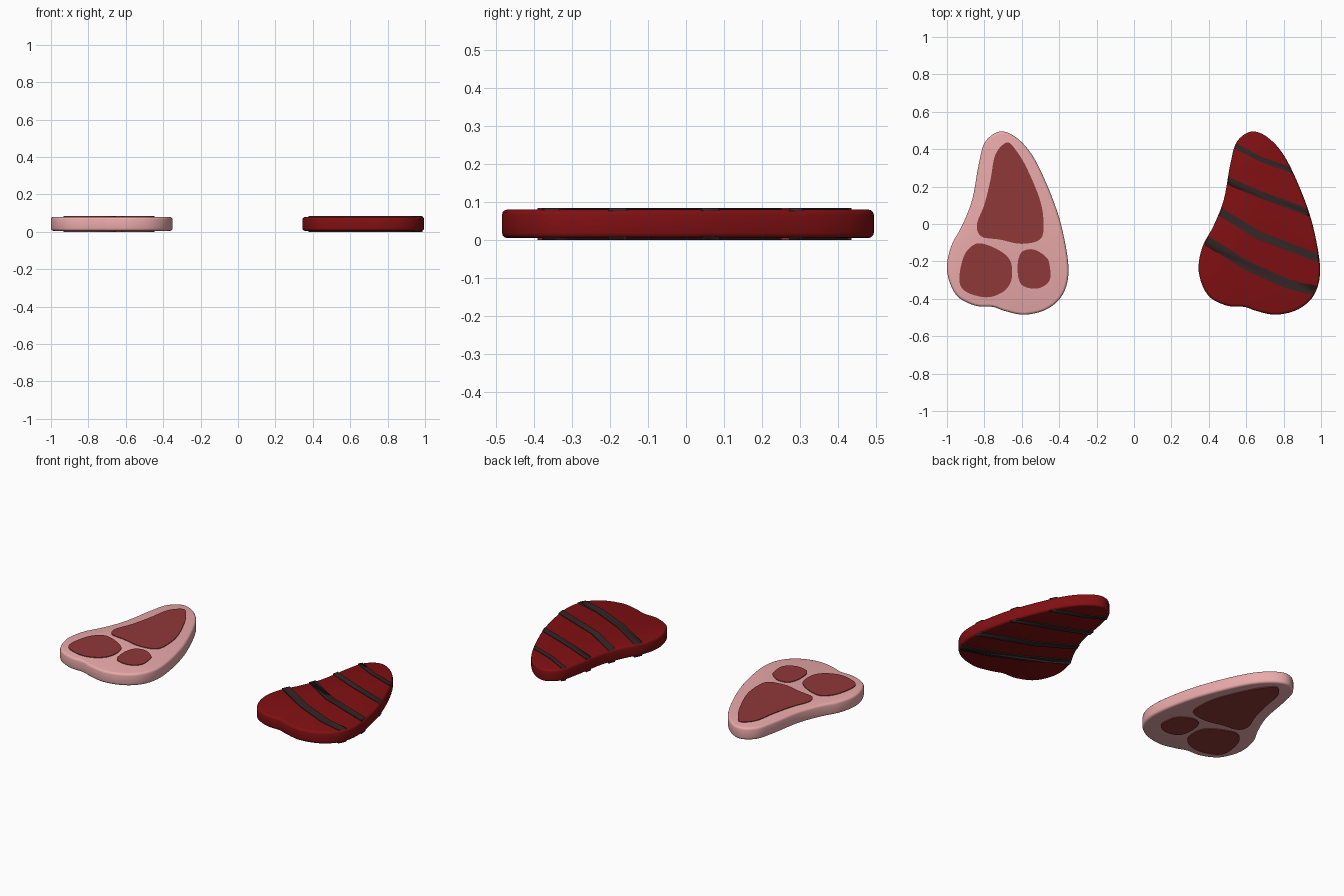
import bpy, bmesh, math
from mathutils import Vector

if "Cube" in bpy.data.objects:
    bpy.data.objects.remove(bpy.data.objects["Cube"])

Z_LOW, Z_HIGH = 0.005, 0.08      # steak body
SKIN = 0.084                     # surface of raised patches
GAP = 1.345                      # x distance between the two steaks

OUTLINE = [(-.713, .495), (-.62, .455), (-.53, .345), (-.435, .135), (-.38, -.045),
           (-.35, -.245), (-.38, -.375), (-.465, -.455), (-.585, -.485), (-.69, -.465),
           (-.755, -.443), (-.85, -.436), (-.95, -.38), (-.999, -.255), (-.98, -.125),
           (-.92, -.01), (-.865, .13), (-.83, .32), (-.795, .44)]

MEAT = {
    "large_meat": [(-.68, .436), (-.634, .398), (-.575, .302), (-.505, .136), (-.484, .013),
                   (-.5, -.08), (-.602, -.106), (-.719, -.083), (-.815, -.067), (-.84, -.003),
                   (-.8, .104), (-.767, .238), (-.741, .372)],
    "medium_meat": [(-.815, -.104), (-.719, -.142), (-.66, -.2), (-.655, -.297), (-.698, -.361),
                    (-.789, -.392), (-.9, -.361), (-.934, -.297), (-.912, -.179), (-.869, -.12)],
    "small_meat": [(-.602, -.152), (-.537, -.136), (-.473, -.174), (-.452, -.217),
                   (-.452, -.302), (-.516, -.345), (-.602, -.324), (-.623, -.233)],
}

# grill mark centre lines with half widths
MARKS = [([(.44, .47), (.548, .414), (.68, .345), (.815, .297), (.92, .26)], .014),
         ([(.40, .28), (.508, .23), (.66, .163), (.912, .07), (1.02, .03)], .019),
         ([(.36, .13), (.468, .061), (.666, -.061), (.97, -.176), (1.08, -.21)], .022),
         ([(.30, -.03), (.406, -.099), (.604, -.222), (.815, -.318), (.981, -.361),
           (1.1, -.385)], .025)]


def material(name, rgb):
    m = bpy.data.materials.new(name)
    m.diffuse_color = (*rgb, 1)
    m.use_nodes = True
    m.node_tree.nodes["Principled BSDF"].inputs["Base Color"].default_value = m.diffuse_color
    return m


def smooth_loop(pts, steps=5):
    """Closed Catmull-Rom curve through the points."""
    out, n = [], len(pts)
    for i in range(n):
        a, b, c, d = (Vector(pts[(i + k) % n]) for k in (-1, 0, 1, 2))
        for s in range(steps):
            t = s / steps
            out.append(0.5 * (2 * b + (c - a) * t + (2 * a - 5 * b + 4 * c - d) * t ** 2
                              + (3 * b - a - 3 * c + d) * t ** 3))
    return out


def slab(name, loop, z0, z1, mat=None, bevel=0.0):
    """Extrude a flat outline, optionally rounding both rims."""
    bm = bmesh.new()
    face = bm.faces.new([bm.verts.new((p[0], p[1], z0)) for p in loop])
    res = bmesh.ops.extrude_face_region(bm, geom=[face], use_keep_orig=True)
    for v in res["geom"]:
        if isinstance(v, bmesh.types.BMVert):
            v.co.z = z1
    bmesh.ops.recalc_face_normals(bm, faces=bm.faces[:])
    if bevel:
        rims = [e for e in bm.edges if abs(e.verts[0].co.z - e.verts[1].co.z) < 1e-6]
        bmesh.ops.bevel(bm, geom=rims, offset=bevel, segments=3, profile=0.5, affect='EDGES')
    me = bpy.data.meshes.new(name)
    bm.to_mesh(me)
    bm.free()
    ob = bpy.data.objects.new(name, me)
    bpy.context.collection.objects.link(ob)
    if mat:
        me.materials.append(mat)
    bpy.ops.object.select_all(action='DESELECT')
    ob.select_set(True)
    bpy.context.view_layer.objects.active = ob
    bpy.ops.object.shade_smooth_by_angle(angle=math.radians(35))
    return ob


def band(line, half):
    """Outline of a constant-width strip along a centre line."""
    pts = [Vector(p) for p in line]
    left, right = [], []
    for i, p in enumerate(pts):
        d = (pts[min(i + 1, len(pts) - 1)] - pts[max(i - 1, 0)]).normalized()
        n = Vector((-d.y, d.x)) * half
        left.append(p + n)
        right.append(p - n)
    return left + right[::-1]


fat = material("fat", (.82, .40, .40))
meat = material("meat", (.28, .04, .04))
cooked = material("cooked", (.22, .005, .006))
char = material("char", (.035, .018, .018))

# raw steak with meat patches on both faces
edge = smooth_loop(OUTLINE)
slab("raw_steak", edge, Z_LOW, Z_HIGH, fat, 0.014)
for name, pts in MEAT.items():
    slab(name, smooth_loop(pts), 0, SKIN, meat)

# grilled steak
edge2 = [p + Vector((GAP, 0)) for p in edge]
slab("grilled_steak", edge2, Z_LOW, Z_HIGH, cooked, 0.014)

# grill marks trimmed to just inside the steak's edge
centre = Vector((.69, -.03))
trim = slab("mark_trim", [centre + (p - centre) * 0.98 for p in edge2], -0.1, 0.2)
for i, (line, half) in enumerate(MARKS):
    mark = slab(f"grill_mark_{i + 1}", band(line, half), 0, SKIN, char)
    mod = mark.modifiers.new("trim", 'BOOLEAN')
    mod.operation = 'INTERSECT'
    mod.solver = 'EXACT'
    mod.object = trim
    bpy.ops.object.modifier_apply(modifier=mod.name)
bpy.data.objects.remove(trim)
